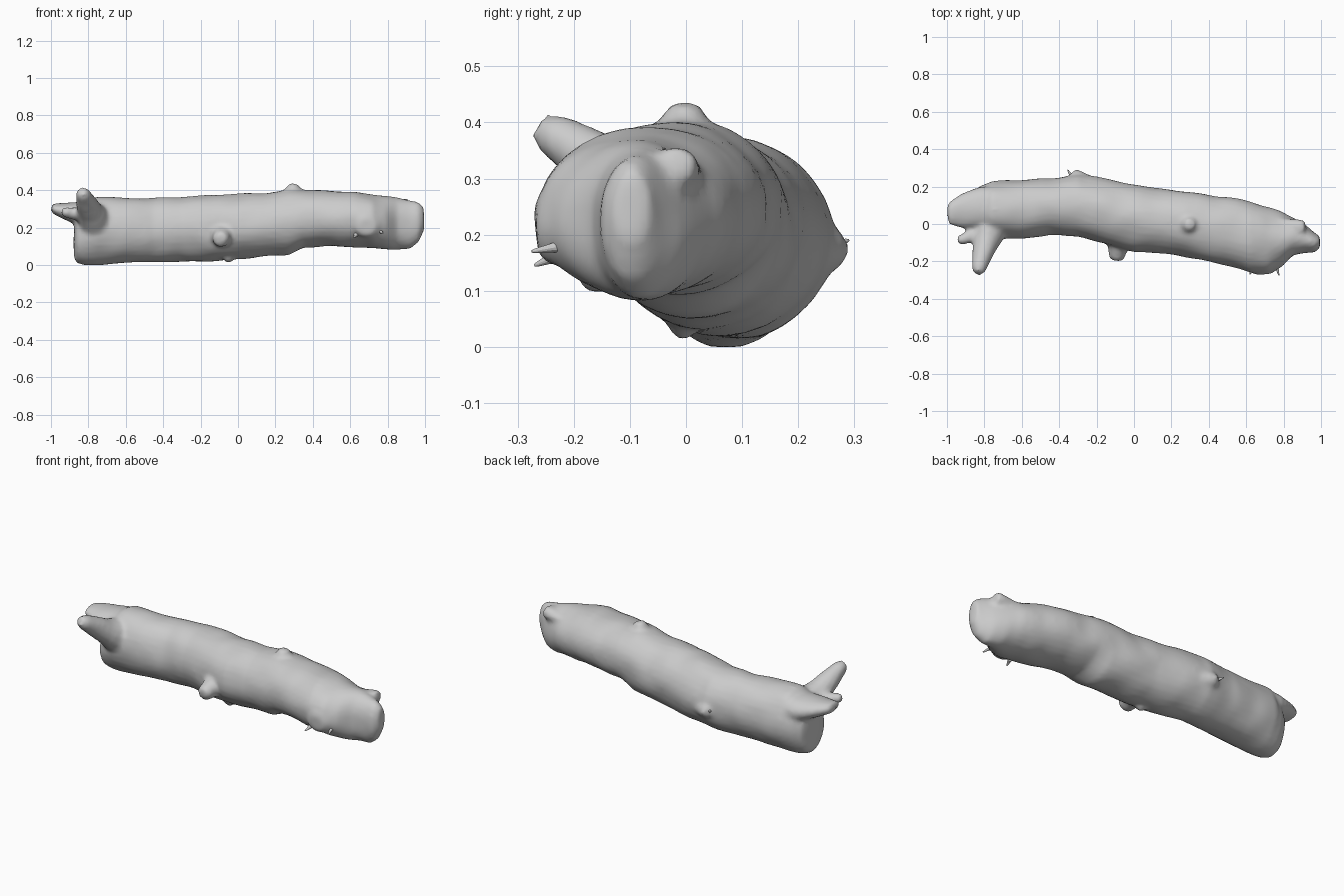
import bpy, bmesh, math
from mathutils import Vector, noise


def loft(name, rings, axis, sides=20):
    """Tube through (centre, half width, half height) rings facing along axis."""
    axis = Vector(axis).normalized()
    side = Vector((0, 0, 1)).cross(axis).normalized()
    up = axis.cross(side)
    bm = bmesh.new()
    loops = []
    for c, w, h in rings:
        loop = []
        for i in range(sides):
            a = 2 * math.pi * i / sides
            p = Vector(c) + side * (w * math.cos(a)) + up * (h * math.sin(a))
            loop.append(bm.verts.new(p))
        loops.append(loop)
    for r, s in zip(loops, loops[1:]):
        for i in range(sides):
            j = (i + 1) % sides
            bm.faces.new((r[i], r[j], s[j], s[i]))
    bm.faces.new(loops[0][::-1])
    bm.faces.new(loops[-1])
    bmesh.ops.recalc_face_normals(bm, faces=bm.faces)
    mesh = bpy.data.meshes.new(name)
    bm.to_mesh(mesh)
    bm.free()
    obj = bpy.data.objects.new(name, mesh)
    bpy.context.collection.objects.link(obj)
    return obj


def stub(name, start, end, r0, r1, flat=1.0):
    """Tapered round-ended branch stump."""
    s, e = Vector(start), Vector(end)
    rings = []
    for t, k in ((0, 1), (0.35, 0.9), (0.7, 0.95), (0.9, 1), (1, 0.72)):
        r = (r0 + (r1 - r0) * t) * k
        rings.append((s.lerp(e, t), r, r * flat))
    return loft(name, rings, e - s, 12)


# Trunk: x, y low, y high, z low, z high
spans = [
    (-0.875, 0.00, 0.13, 0.04, 0.22),
    (-0.865, -0.045, 0.17, 0.012, 0.27),
    (-0.82, -0.065, 0.205, 0.0, 0.33),
    (-0.76, -0.08, 0.23, 0.0, 0.365),
    (-0.60, -0.08, 0.235, 0.01, 0.362),
    (-0.45, -0.06, 0.245, 0.013, 0.357),
    (-0.30, -0.07, 0.265, 0.018, 0.365),
    (-0.15, -0.11, 0.24, 0.02, 0.375),
    (0.00, -0.15, 0.21, 0.03, 0.38),
    (0.15, -0.155, 0.19, 0.043, 0.385),
    (0.27, -0.175, 0.175, 0.055, 0.405),
    (0.35, -0.19, 0.165, 0.09, 0.405),
    (0.50, -0.225, 0.145, 0.10, 0.397),
    (0.62, -0.26, 0.12, 0.095, 0.395),
    (0.72, -0.268, 0.09, 0.09, 0.375),
    (0.79, -0.225, 0.065, 0.085, 0.365),
    (0.85, -0.17, 0.035, 0.08, 0.36),
    (0.92, -0.155, -0.01, 0.083, 0.345),
    (0.965, -0.15, -0.045, 0.12, 0.335),
    (0.995, -0.125, -0.065, 0.19, 0.31),
]
trunk = loft("log", [((x, (a + b) / 2, (c + d) / 2), (b - a) / 2, (d - c) / 2)
                     for x, a, b, c, d in spans], (1, 0, 0), 28)

parts = [
    # Left end: overhanging splinter, raised branch and small prong
    loft("splinter", [((-0.70, 0.09, 0.25), 0.12, 0.09),
                      ((-0.82, 0.085, 0.265), 0.115, 0.075),
                      ((-0.92, 0.07, 0.285), 0.09, 0.045),
                      ((-0.985, 0.055, 0.30), 0.065, 0.03),
                      ((-1.0, 0.055, 0.30), 0.045, 0.018)], (-1, 0, 0)),
    stub("branch", (-0.765, -0.01, 0.23), (-0.835, -0.262, 0.395), 0.10, 0.036),
    stub("prong", (-0.80, -0.04, 0.26), (-0.94, -0.09, 0.285), 0.055, 0.022),
    # Knots along the trunk
    stub("front_knot", (-0.08, -0.06, 0.17), (-0.095, -0.195, 0.135), 0.085, 0.038),
    stub("back_knot", (-0.23, 0.16, 0.17), (-0.33, 0.275, 0.175), 0.10, 0.028),
    stub("top_knot", (0.275, -0.01, 0.32), (0.305, 0.0, 0.437), 0.085, 0.03),
    stub("lower_knot", (-0.03, 0.0, 0.09), (-0.06, -0.01, 0.012), 0.07, 0.016),
    stub("front_bulge", (0.68, -0.14, 0.22), (0.69, -0.268, 0.21), 0.11, 0.06),
    # Right end stump
    stub("end_stump", (0.76, -0.01, 0.295), (0.918, -0.02, 0.325), 0.055, 0.045, 0.85),
]

# Fuse everything into one bark skin
bpy.ops.object.select_all(action='DESELECT')
for o in parts + [trunk]:
    o.select_set(True)
bpy.context.view_layer.objects.active = trunk
bpy.ops.object.join()
remesh = trunk.modifiers.new("fuse", 'REMESH')
remesh.mode = 'VOXEL'
remesh.voxel_size = 0.013
soften = trunk.modifiers.new("soften", 'SMOOTH')
soften.factor = 0.5
soften.iterations = 4
for m in ("fuse", "soften"):
    bpy.ops.object.modifier_apply(modifier=m)

# Gentle lumps in the bark
for v in trunk.data.vertices:
    v.co += v.normal * noise.noise(v.co * 8) * 0.007
    v.co.z = max(v.co.z, 0)
bpy.ops.object.shade_smooth()

# Tiny bark slivers on the bulge, back knot and splinter
for i, (s, e) in enumerate([((0.63, -0.235, 0.16), (0.62, -0.27, 0.145)),
                            ((0.76, -0.22, 0.18), (0.775, -0.275, 0.17)),
                            ((-0.33, 0.25, 0.18), (-0.355, 0.29, 0.19)),
                            ((-0.97, 0.05, 0.30), (-1.0, 0.045, 0.295))]):
    stub(f"bark_sliver_{i + 1}", s, e, 0.012, 0.003)
